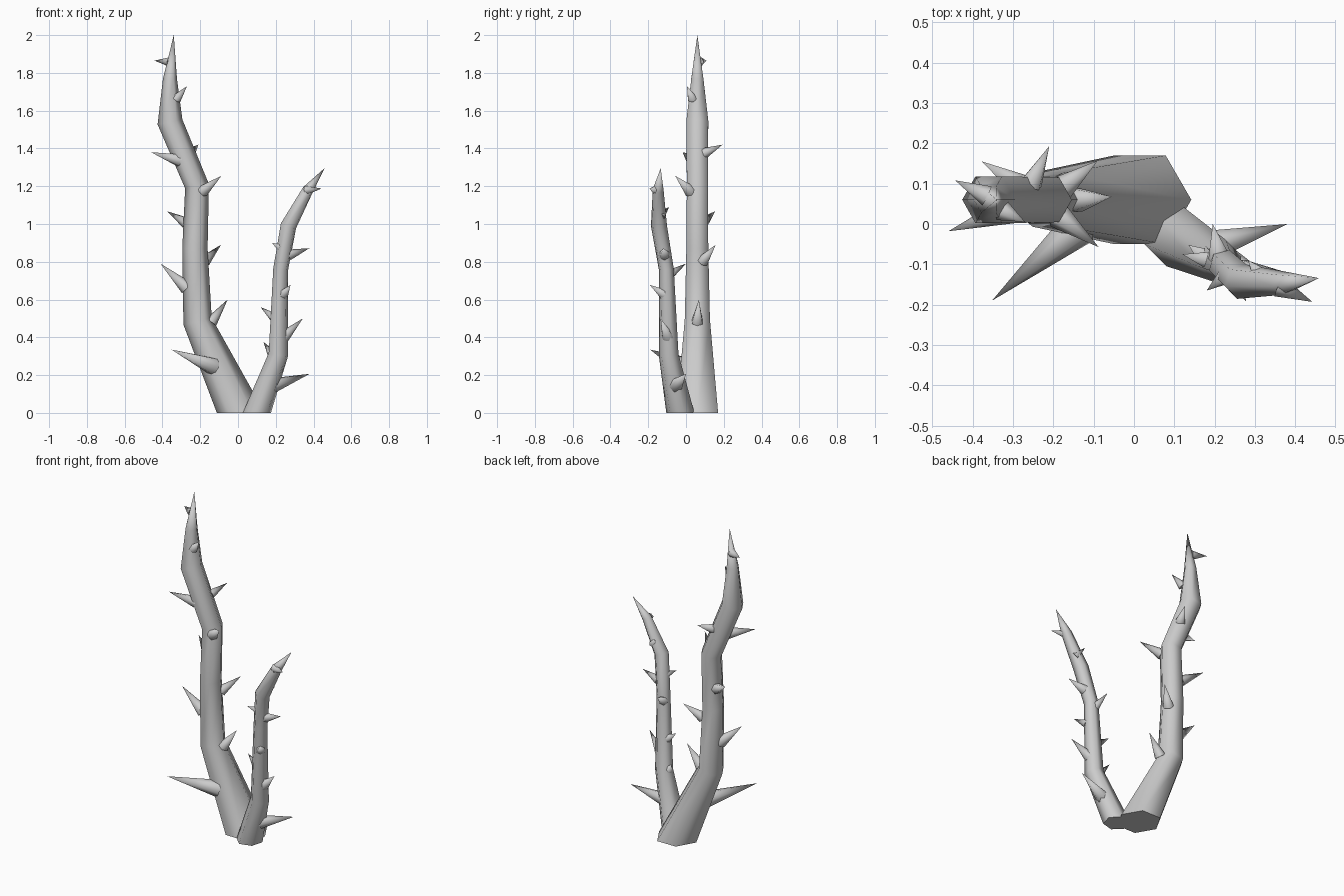
import bpy, bmesh, math
from mathutils import Vector

UP = Vector((0, 0, 1))


def finish(name, bm):
    bmesh.ops.recalc_face_normals(bm, faces=bm.faces)
    # sides are smooth, the flat end cap stays sharp
    for f in bm.faces:
        f.smooth = len(f.verts) < 5
        if not f.smooth:
            for e in f.edges:
                e.smooth = False
    me = bpy.data.meshes.new(name)
    bm.to_mesh(me)
    bm.free()
    ob = bpy.data.objects.new(name, me)
    bpy.context.collection.objects.link(ob)


def ring(bm, centre, radius, direction, turn=0.0, sides=6):
    q = UP.rotation_difference(direction)
    out = []
    for i in range(sides):
        a = turn + 2 * math.pi * i / sides
        out.append(bm.verts.new(centre + q @ Vector((radius * math.cos(a), radius * math.sin(a), 0))))
    return out


def tapered(name, path, turn=0.0, flat_base=False):
    """Six-sided tube through (x, y, z, radius) points, ending in a point."""
    bm = bmesh.new()
    pts = [Vector(p[:3]) for p in path]
    prev = None
    for i, p in enumerate(path[:-1]):
        d = (pts[i + 1] - pts[i]).normalized()
        if i > 0:
            d = (d + (pts[i] - pts[i - 1]).normalized()).normalized()
        elif flat_base:
            d = UP
        cur = ring(bm, pts[i], p[3], d, turn)
        if prev is None:
            bm.faces.new(cur)
        else:
            for k in range(6):
                n = (k + 1) % 6
                bm.faces.new((prev[k], prev[n], cur[n], cur[k]))
        prev = cur
    tip = bm.verts.new(pts[-1])
    for k in range(6):
        bm.faces.new((prev[k], prev[(k + 1) % 6], tip))
    finish(name, bm)


# stems
tapered("tall_stem", [
    (0.015, 0.06, 0, 0.127), (-0.214, 0.06, 0.485, 0.077), (-0.228, 0.06, 0.87, 0.067),
    (-0.217, 0.06, 1.20, 0.064), (-0.36, 0.06, 1.54, 0.067), (-0.36, 0.06, 1.77, 0.037),
    (-0.34, 0.06, 2.0, 0)], flat_base=True)
tapered("short_stem", [
    (0.10, -0.03, 0, 0.077), (0.214, -0.092, 0.31, 0.054), (0.226, -0.104, 0.76, 0.041),
    (0.267, -0.143, 0.99, 0.044), (0.37, -0.147, 1.18, 0.030), (0.458, -0.134, 1.295, 0)],
    turn=math.radians(15), flat_base=True)

# thorns: base point on the stem, tip
tall_thorns = [
    ((-0.14, -0.01, 0.25), (-0.352, -0.19, 0.335)),
    ((-0.28, 0.05, 0.67), (-0.41, 0.04, 0.79)),
    ((-0.17, 0.095, 0.81), (-0.09, 0.157, 0.89)),
    ((-0.135, 0.06, 0.49), (-0.055, 0.068, 0.60)),
    ((-0.18, 0.015, 1.18), (-0.088, -0.057, 1.255)),
    ((-0.32, 0.03, 1.34), (-0.46, -0.018, 1.38)),
    ((-0.25, 0.11, 1.38), (-0.21, 0.193, 1.42)),
    ((-0.32, 0.03, 1.67), (-0.27, 0.005, 1.73)),
    ((-0.375, 0.075, 1.86), (-0.443, 0.108, 1.865)),
    ((-0.28, 0.095, 1.01), (-0.377, 0.155, 1.068)),
]
short_thorns = [
    ((0.20, -0.05, 0.15), (0.38, 0.0, 0.207)),
    ((0.25, -0.10, 0.41), (0.343, -0.135, 0.50)),
    ((0.18, -0.085, 0.31), (0.135, -0.052, 0.376)),
    ((0.19, -0.09, 0.505), (0.12, -0.075, 0.56)),
    ((0.245, -0.13, 0.635), (0.278, -0.192, 0.678)),
    ((0.28, -0.115, 0.84), (0.378, -0.12, 0.872)),
    ((0.225, -0.13, 0.875), (0.18, -0.165, 0.90)),
    ((0.21, -0.075, 0.74), (0.195, 0.0, 0.79)),
    ((0.31, -0.125, 1.05), (0.283, -0.09, 1.09)),
    ((0.37, -0.16, 1.18), (0.442, -0.193, 1.188)),
]
for stem, thorns in (("tall", tall_thorns), ("short", short_thorns)):
    for i, (a, b) in enumerate(thorns):
        a, b = Vector(a), Vector(b)
        length = (b - a).length
        base = a - (b - a).normalized() * 0.012      # sink the base into the stem
        tapered(f"{stem}_stem_thorn_{i + 1}", [(*base, 0.018 + 0.11 * length), (*b, 0)])
